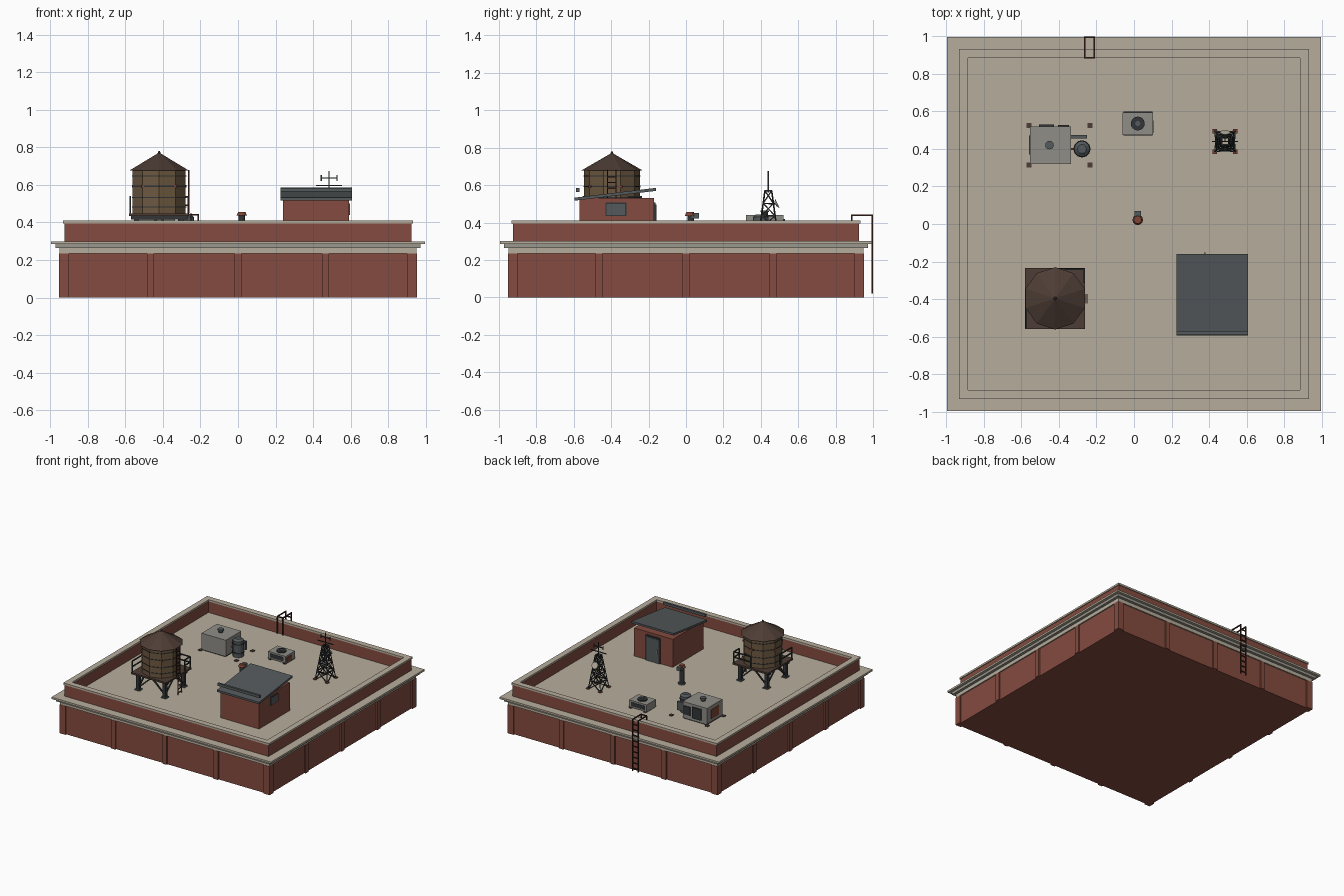
import bpy, bmesh, math
from mathutils import Vector, Matrix

if "Cube" in bpy.data.objects:
    bpy.data.objects.remove(bpy.data.objects["Cube"])


def material(name, *rgb):
    m = bpy.data.materials.new(name)
    m.use_nodes = True
    m.diffuse_color = (*rgb, 1)
    m.node_tree.nodes["Principled BSDF"].inputs["Base Color"].default_value = (*rgb, 1)
    return m


BRICK = material("brick red", .23, .07, .05)
STONE = material("pale stone", .47, .42, .335)
TRIM = material("grey stone", .33, .31, .265)
SLATE = material("slate grey", .088, .1, .106)
METAL = material("light metal", .28, .27, .245)
DARK = material("dark metal", .032, .036, .038)
WOOD = material("tank wood", .15, .098, .052)
SHINGLE = material("dark brown", .075, .046, .035)
RUST = material("rust", .21, .06, .035)
IRON = material("ladder iron", .05, .018, .014)


def finish(name, bm, mat):
    bmesh.ops.recalc_face_normals(bm, faces=bm.faces)
    me = bpy.data.meshes.new(name)
    bm.to_mesh(me)
    bm.free()
    me.materials.append(mat)
    ob = bpy.data.objects.new(name, me)
    bpy.context.collection.objects.link(ob)
    return ob


def add_box(bm, x0, x1, y0, y1, z0, z1):
    mid = Vector((x0 + x1, y0 + y1, z0 + z1)) / 2
    size = Matrix.Diagonal((x1 - x0, y1 - y0, z1 - z0, 1))
    bmesh.ops.create_cube(bm, size=1, matrix=Matrix.Translation(mid) @ size)


def boxes(name, mat, *items):
    bm = bmesh.new()
    for b in items:
        add_box(bm, *b)
    return finish(name, bm, mat)


def slab(name, mat, half, z0, z1):
    return boxes(name, mat, (-half, half, -half, half, z0, z1))


def ring(name, mat, inner, outer, z0, z1):
    return boxes(name, mat, *[
        b for a, c in ((-outer, -inner), (inner, outer))
        for b in ((-outer, outer, a, c, z0, z1), (a, c, -inner, inner, z0, z1))])


def cone(name, mat, x, y, z0, z1, r0, r1=None, sides=12):
    bm = bmesh.new()
    bmesh.ops.create_cone(bm, cap_ends=True, segments=sides, radius1=r0,
                          radius2=r0 if r1 is None else r1, depth=z1 - z0,
                          matrix=Matrix.Translation((x, y, (z0 + z1) / 2)))
    return finish(name, bm, mat)


def bars(name, mat, t, *pairs):
    # square bars, each between two points
    bm = bmesh.new()
    for a, b in pairs:
        a, b = Vector(a), Vector(b)
        d = b - a
        turn = d.to_track_quat('Z', 'Y').to_matrix().to_4x4()
        bmesh.ops.create_cube(bm, size=1, matrix=Matrix.Translation((a + b) / 2)
                              @ turn @ Matrix.Diagonal((t, t, d.length, 1)))
    return finish(name, bm, mat)


# Building block with pilasters, stepped cornice and parapet
slab("building_walls", BRICK, .94, 0, .24)
spots = [(-.952, -.9), (-.484, -.446), (-.019, .019), (.446, .484), (.9, .952)]
boxes("pilasters", BRICK, *[
    b for a, c in spots for lo, hi in ((-.952, -.93), (.93, .952))
    for b in ((a, c, lo, hi, 0, .235), (lo, hi, a, c, 0, .235))])
slab("cornice_lower", STONE, .95, .235, .264)
slab("cornice_middle", TRIM, .972, .264, .285)
slab("cornice_top_and_deck", STONE, .995, .285, .3)
ring("parapet", BRICK, .893, .925, .3, .397)
ring("parapet_cap", STONE, .885, .932, .395, .41)

# Stair shed with sloping roof
boxes("shed_walls", BRICK, (.24, .59, -.57, -.172, .3, .53))
roof = boxes("shed_roof", SLATE, (.225, .607, -.595, -.16, .517, .533))
for v in roof.data.vertices:
    v.co.z += (v.co.y + .595) * .12
boxes("shed_gutter", SLATE, (.225, .607, -.588, -.57, .564, .585))
boxes("shed_window", SLATE, (.588, .596, -.425, -.325, .44, .5))
boxes("shed_window_frame", DARK, (.588, .592, -.431, -.319, .434, .506))
boxes("shed_door_frame", DARK, (.35, .48, -.175, -.163, .3, .508))
boxes("shed_door", SLATE, (.362, .468, -.17, -.159, .302, .497))
boxes("door_handle", METAL, (.372, .38, -.16, -.153, .38, .41))

# Water tower
TX, TY = -.42, -.396
corners = [(TX + i * .12, TY + j * .12) for i in (-1, 1) for j in (-1, 1)]
boxes("tower_legs", DARK, *[(x - .013, x + .013, y - .013, y + .013, .3, .436)
                            for x, y in corners])
boxes("tower_feet", SLATE, *[(x - .022, x + .022, y - .022, y + .022, .3, .308)
                             for x, y in corners])
braces = []
for s in (-1, 1):
    for k in (-1, 1):
        braces += [((TX + s * .12, TY - k * .12, .32), (TX + s * .12, TY, .43)),
                   ((TX - k * .12, TY + s * .12, .32), (TX, TY + s * .12, .43))]
bars("tower_braces", DARK, .01, *braces)
boxes("tower_beams", DARK, *[(TX - .15, TX + .15, TY + j - .01, TY + j + .01, .415, .436)
                             for j in (-.12, 0, .12)])
boxes("tower_platform", SHINGLE, (TX - .16, TX + .16, TY - .163, TY + .163, .434, .448))
cone("tank", WOOD, TX, TY, .448, .682, .149, sides=10)
for i, z in enumerate((.48, .53, .59, .645)):
    cone(f"tank_band_{i}", DARK, TX, TY, z, z + .006, .152, sides=10)
boxes("tank_clamps", RUST, *[
    (x - .014, x + .014, y - .014, y + .014, .586, .599)
    for x, y in [(TX + .138 * math.cos(a), TY + .138 * math.sin(a))
                 for a in [math.radians(18 + 72 * k) for k in range(5)]]])
cone("tank_roof", SHINGLE, TX, TY, .677, .768, .166, .008, 10)
cone("tank_finial", SHINGLE, TX, TY, .762, .78, .011, .004, 8)


def rail(name, a, b):
    pts = [Vector((*p, .448)) for p in (a, b)]
    up, half = Vector((0, 0, .09)), Vector((0, 0, .045))
    bars(name, DARK, .008, *[(p, p + up) for p in pts],
         (pts[0] + up, pts[1] + up), (pts[0] + half, pts[1] + half))


rail("railing_back", (-.42, -.24), (-.266, -.24))
rail("railing_left", (-.266, -.24), (-.266, -.31))
rail("railing_right", (-.574, -.55), (-.574, -.4))


def ladder(name, mat, x0, x1, y0, y1, z0, z1, t, step):
    rungs = [z0 + step * (k + .5) for k in range(int((z1 - z0) / step))]
    bars(name, mat, t, ((x0, y0, z0), (x0, y0, z1)), ((x1, y1, z0), (x1, y1, z1)),
         *[((x0, y0, z), (x1, y1, z)) for z in rungs])


ladder("tank_ladder", IRON, -.262, -.262, -.42, -.375, .448, .68, .006, .03)
ladder("tower_ladder", RUST, -.25, -.25, -.42, -.375, .3, .45, .006, .03)

# Wall ladder hooked over the back
ladder("wall_ladder", IRON, -.262, -.212, .995, .995, .02, .44, .008, .045)
bars("wall_ladder_hooks", IRON, .008,
     *[p for x in (-.262, -.212) for p in
       (((x, .999, .44), (x, .885, .44)), ((x, .885, .44), (x, .885, .3)))],
     ((-.262, .885, .44), (-.212, .885, .44)))

# Large air handler with tank and pads
boxes("air_handler", METAL, (-.555, -.335, .32, .52, .31, .44))
boxes("air_handler_base", DARK, (-.548, -.342, .327, .513, .3, .31))
cone("air_handler_vent", DARK, -.45, .42, .44, .458, .018)
cone("air_handler_vent_cap", SLATE, -.45, .42, .455, .465, .023)
boxes("air_handler_grilles", DARK, (-.505, -.425, .518, .53, .33, .42),
      (-.405, -.345, .518, .526, .34, .41))
boxes("air_handler_panel", RUST, (-.56, -.554, .37, .47, .335, .41))
boxes("roof_pads", SHINGLE, *[(x - .013, x + .013, y - .013, y + .013, .3, .307)
                              for x in (-.56, -.235) for y in (.315, .525)])
cone("pressure_tank", SLATE, -.277, .4, .3, .43, .042)
cone("pressure_tank_top", SLATE, -.277, .4, .43, .444, .042, .024)
for z in (.33, .4):
    cone("pressure_tank_band", DARK, -.277, .4, z, z + .01, .046)
boxes("pipe_duct", SLATE, (-.337, -.25, .455, .473, .33, .4))
bars("feed_pipe", RUST, .012, ((-.337, .4, .36), (-.31, .4, .36)))

# Small fan unit
boxes("fan_unit", METAL, (-.06, .1, .475, .595, .308, .365))
boxes("fan_unit_feet", DARK, *[(x, x + .02, .472, .598, .3, .31) for x in (-.055, .078)])
cone("fan_ring", DARK, .02, .535, .365, .374, .037, sides=16)
cone("fan_hub", SLATE, .02, .535, .374, .379, .014)
boxes("fan_grilles", DARK, (-.04, .08, .472, .598, .32, .352))
boxes("fan_side_panel", RUST, (.098, .104, .485, .55, .315, .35))

# Vent pipe with hood
cone("vent_pipe", DARK, .02, .025, .3, .44, .018)
cone("vent_pipe_collar", SLATE, .02, .025, .3, .312, .027)
boxes("vent_hood", SLATE, (.003, .037, .025, .07, .422, .45))
cone("vent_cap", RUST, .02, .022, .436, .455, .028, .02)

# Lattice antenna mast
AX, AY = .485, .44


def level(t):
    h = .055 - .037 * t
    return [(AX + i * h, AY + j * h, .3 + .27 * t) for i, j in
            ((-1, -1), (1, -1), (1, 1), (-1, 1))]


lattice = list(zip(level(0), level(1)))
for n in range(4):
    lo, hi = level(n / 4), level((n + 1) / 4)
    for k in range(4):
        m = (k + 1) % 4
        lattice += [(hi[k], hi[m]), (lo[k], hi[m]), (lo[m], hi[k])]
bars("mast_lattice", DARK, .006, *lattice)
boxes("mast_feet", RUST, *[(x - .012, x + .012, y - .012, y + .012, .3, .308)
                           for x, y, z in level(0)])
bars("antenna", DARK, .006, ((AX, AY, .56), (AX, AY, .675)),
     ((AX - .07, AY, .597), (AX + .07, AY, .597)),
     ((AX - .042, AY, .637), (AX + .042, AY, .637)),
     *[((AX + s, AY, .622), (AX + s, AY, .652)) for s in (-.042, .042)],
     ((AX, AY, .5), (AX, AY + .04, .5)))
dish = cone("antenna_dish", STONE, 0, 0, -.006, .006, .01, .028)
dish.location = (AX, AY + .043, .5)
dish.rotation_euler.x = -math.radians(65)
